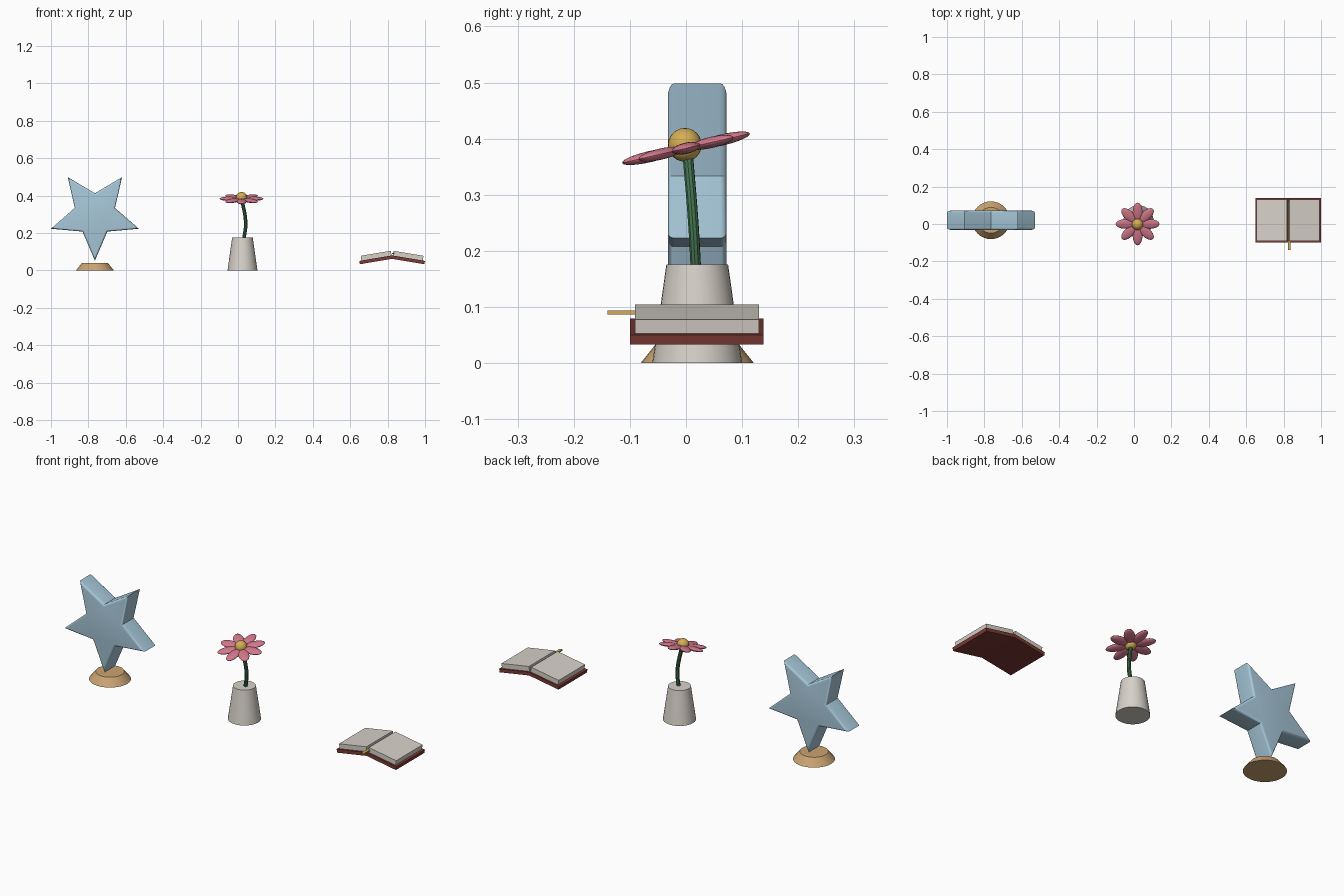
import bpy, bmesh, math
from mathutils import Vector, Matrix

if "Cube" in bpy.data.objects:
    bpy.data.objects.remove(bpy.data.objects["Cube"])


def material(name, rgb):
    m = bpy.data.materials.new(name)
    m.diffuse_color = (*rgb, 1)
    m.use_nodes = True
    m.node_tree.nodes["Principled BSDF"].inputs["Base Color"].default_value = m.diffuse_color
    return m


BLUE = material("pale_blue", (0.39, 0.58, 0.70))
TAN = material("tan_wood", (0.60, 0.37, 0.17))
CREAM = material("warm_white", (0.68, 0.64, 0.58))
GREEN = material("stem_green", (0.06, 0.18, 0.085))
PINK = material("petal_pink", (0.66, 0.19, 0.26))
GOLD = material("gold", (0.66, 0.42, 0.09))
RED = material("cover_red", (0.20, 0.042, 0.034))

Y0 = 0.02  # shared depth centre of the three ornaments


def finish(obj, mat, name, smooth=True):
    obj.name = name
    obj.data.materials.clear()
    obj.data.materials.append(mat)
    if smooth:
        bpy.ops.object.select_all(action='DESELECT')
        obj.select_set(True)
        bpy.context.view_layer.objects.active = obj
        bpy.ops.object.shade_smooth_by_angle(angle=math.radians(35))
    return obj


def prism(name, pts, y1, y2, mat, bevel=0):
    """Extrude an (x, z) outline from y1 to y2, optionally rounding both rims."""
    bm = bmesh.new()
    cap = bm.faces.new([bm.verts.new((x, y1, z)) for x, z in pts])
    ext = bmesh.ops.extrude_face_region(bm, geom=[cap])
    moved = [g for g in ext["geom"] if isinstance(g, bmesh.types.BMVert)]
    bmesh.ops.translate(bm, verts=moved, vec=(0, y2 - y1, 0))
    if not any(f.is_valid and all(abs(v.co.y - y1) < 1e-6 for v in f.verts) for f in bm.faces):
        bmesh.ops.holes_fill(bm, edges=bm.edges[:])
    bmesh.ops.recalc_face_normals(bm, faces=bm.faces[:])
    if bevel:
        rim = [e for e in bm.edges if abs(e.verts[0].co.y - e.verts[1].co.y) < 1e-6]
        bmesh.ops.bevel(bm, geom=rim, offset=bevel, segments=4, profile=0.5, affect='EDGES')
    me = bpy.data.meshes.new(name)
    bm.to_mesh(me)
    bm.free()
    obj = bpy.data.objects.new(name, me)
    bpy.context.collection.objects.link(obj)
    return finish(obj, mat, name, smooth=bevel > 0)


def cone(name, x, r1, r2, h, mat):
    bpy.ops.mesh.primitive_cone_add(vertices=32, radius1=r1, radius2=r2, depth=h,
                                    location=(x, Y0, h / 2))
    return finish(bpy.context.object, mat, name)


def ellipsoid(name, matrix, mat):
    bpy.ops.mesh.primitive_uv_sphere_add(segments=24, ring_count=12, radius=1)
    obj = bpy.context.object
    obj.data.transform(matrix)
    return finish(obj, mat, name)


# Star balanced on one point, over a round base
sx, sz = -0.765, 0.299
star = []
for i in range(10):
    r = 0.247 if i % 2 == 0 else 0.113
    a = math.radians(-90 + 36 * i)
    star.append((sx + r * math.cos(a), sz + r * math.sin(a)))
prism("star", star, Y0 - 0.0525, Y0 + 0.0525, BLUE, bevel=0.012)
cone("star_base", sx, 0.101, 0.069, 0.04, TAN)

# Flower pot
cone("pot", 0.024, 0.08, 0.055, 0.176, CREAM)

# Curved stem
curve = bpy.data.curves.new("stem", 'CURVE')
curve.dimensions = '3D'
curve.bevel_depth = 0.0095
curve.bevel_resolution = 3
curve.use_fill_caps = True
spline = curve.splines.new('BEZIER')
path = [(0.03, 0.018, 0.16), (0.041, 0.013, 0.25), (0.02, 0.002, 0.385)]
spline.bezier_points.add(len(path) - 1)
for bp, co in zip(spline.bezier_points, path):
    bp.co = co
    bp.handle_left_type = bp.handle_right_type = 'AUTO'
stem = bpy.data.objects.new("stem", curve)
bpy.context.collection.objects.link(stem)
bpy.context.view_layer.objects.active = stem
bpy.ops.object.select_all(action='DESELECT')
stem.select_set(True)
bpy.ops.object.convert(target='MESH')
finish(bpy.context.object, GREEN, "stem")

# Flower head: ring of flattened petals, tipped toward the front
head = Matrix.Translation((0.019, 0.0, 0.383)) @ Matrix.Rotation(math.radians(13), 4, 'X')
for i in range(8):
    m = (head @ Matrix.Rotation(i * math.tau / 8, 4, 'Z')
         @ Matrix.Translation((0.066, 0, 0)) @ Matrix.Diagonal((0.051, 0.026, 0.010, 1)))
    ellipsoid(f"petal_{i + 1}", m, PINK)
ellipsoid("flower_centre",
          Matrix.Translation((0.019, -0.002, 0.389)) @ Matrix.Diagonal((0.03, 0.03, 0.03, 1)), GOLD)

# Open book lying face up, raised along the spine
bx, bz, tilt = 0.824, 0.08, math.radians(9.5)


def leaf(side, s, n):
    """Point s along the sloping half and n above it."""
    return (bx + side * (s * math.cos(tilt) + n * math.sin(tilt)),
            bz - s * math.sin(tilt) + n * math.cos(tilt))


T = 0.018
cover = [(bx, bz), leaf(1, 0.178, 0), leaf(1, 0.178, -T), (bx, bz - T / math.cos(tilt)),
         leaf(-1, 0.178, -T), leaf(-1, 0.178, 0)]
prism("book_cover", cover, -0.10, 0.138, RED)
for side, label in ((-1, "left"), (1, "right")):
    block = [leaf(side, s, n) for s, n in ((0.003, 0), (0.166, 0), (0.166, 0.0255), (0.003, 0.0255))]
    prism(f"{label}_pages", block, -0.091, 0.13, CREAM)

# Ribbon bookmark lying in the gutter
ribbon = [(bx - 0.001, 0.087), (bx + 0.014, 0.087), (bx + 0.014, 0.094), (bx - 0.001, 0.094)]
prism("bookmark", ribbon, -0.14, 0.12, GOLD)
